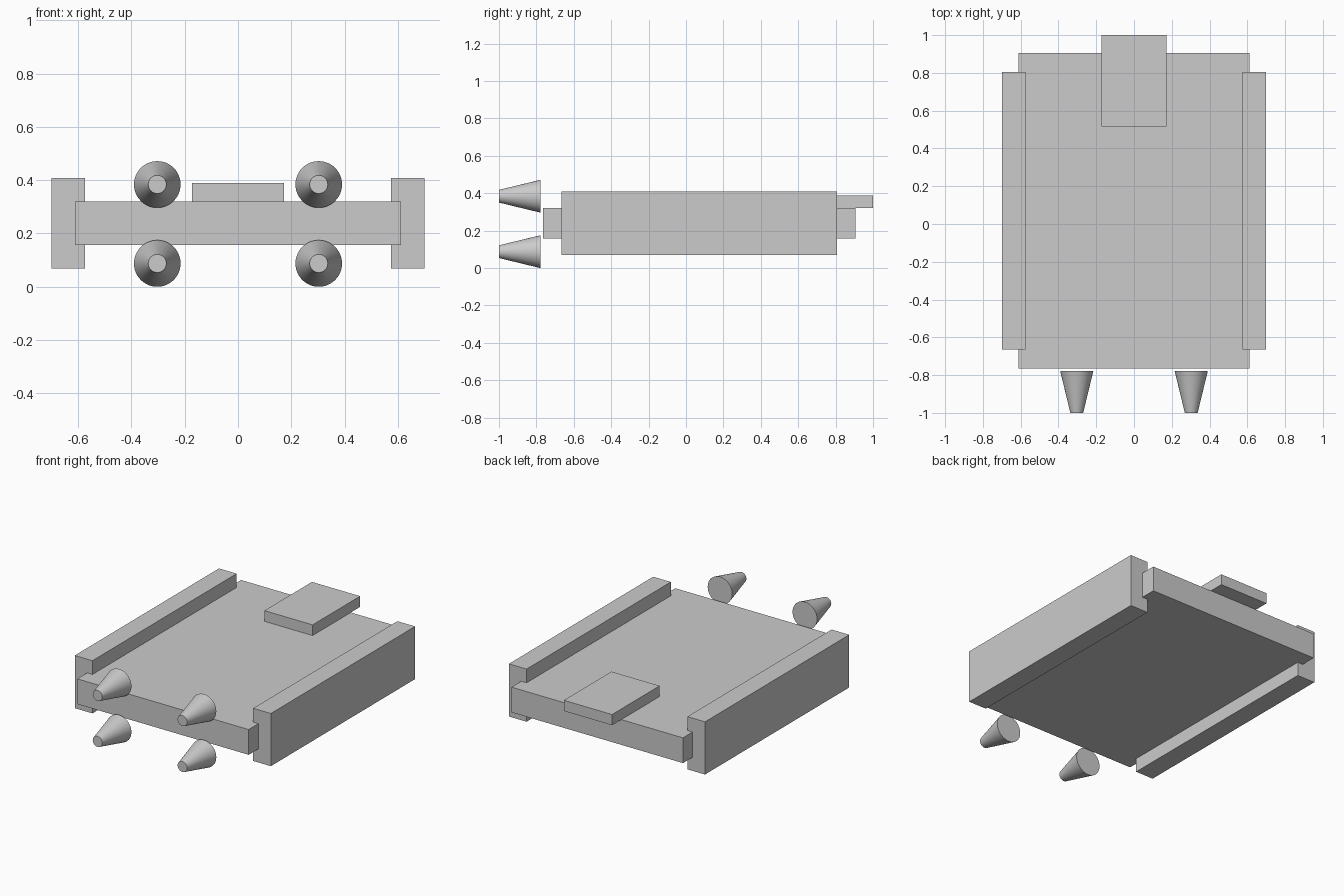
import bpy
from math import radians

if "Cube" in bpy.data.objects:
    bpy.data.objects.remove(bpy.data.objects["Cube"])


def box(name, x, y, z):
    """Box from (min, max) ranges on each axis."""
    bpy.ops.mesh.primitive_cube_add(
        size=1, location=[(r[0] + r[1]) / 2 for r in (x, y, z)])
    ob = bpy.context.object
    ob.name = name
    ob.scale = [r[1] - r[0] for r in (x, y, z)]
    bpy.ops.object.transform_apply(location=False, rotation=False, scale=True)
    return ob


def nozzle(name, x, z):
    """Cone lying along y, narrow end facing the front."""
    bpy.ops.mesh.primitive_cone_add(
        vertices=48, radius1=0.0875, radius2=0.034, depth=0.221,
        location=(x, -0.8895, z), rotation=(radians(90), 0, 0))
    bpy.ops.object.shade_smooth_by_angle(angle=radians(30))
    bpy.context.object.name = name


# Main hull slab and raised plate overhanging the back edge
box("hull", (-0.612, 0.612), (-0.765, 0.905), (0.157, 0.320))
box("top_plate", (-0.172, 0.172), (0.515, 1.0), (0.320, 0.389))

# Side pods and two stacked nozzles per side
for side, s in (("left", -1), ("right", 1)):
    box(side + "_side_pod", sorted((s * 0.574, s * 0.70)), (-0.665, 0.806), (0.069, 0.409))
    nozzle(side + "_upper_nozzle", s * 0.303, 0.384)
    nozzle(side + "_lower_nozzle", s * 0.303, 0.0875)
